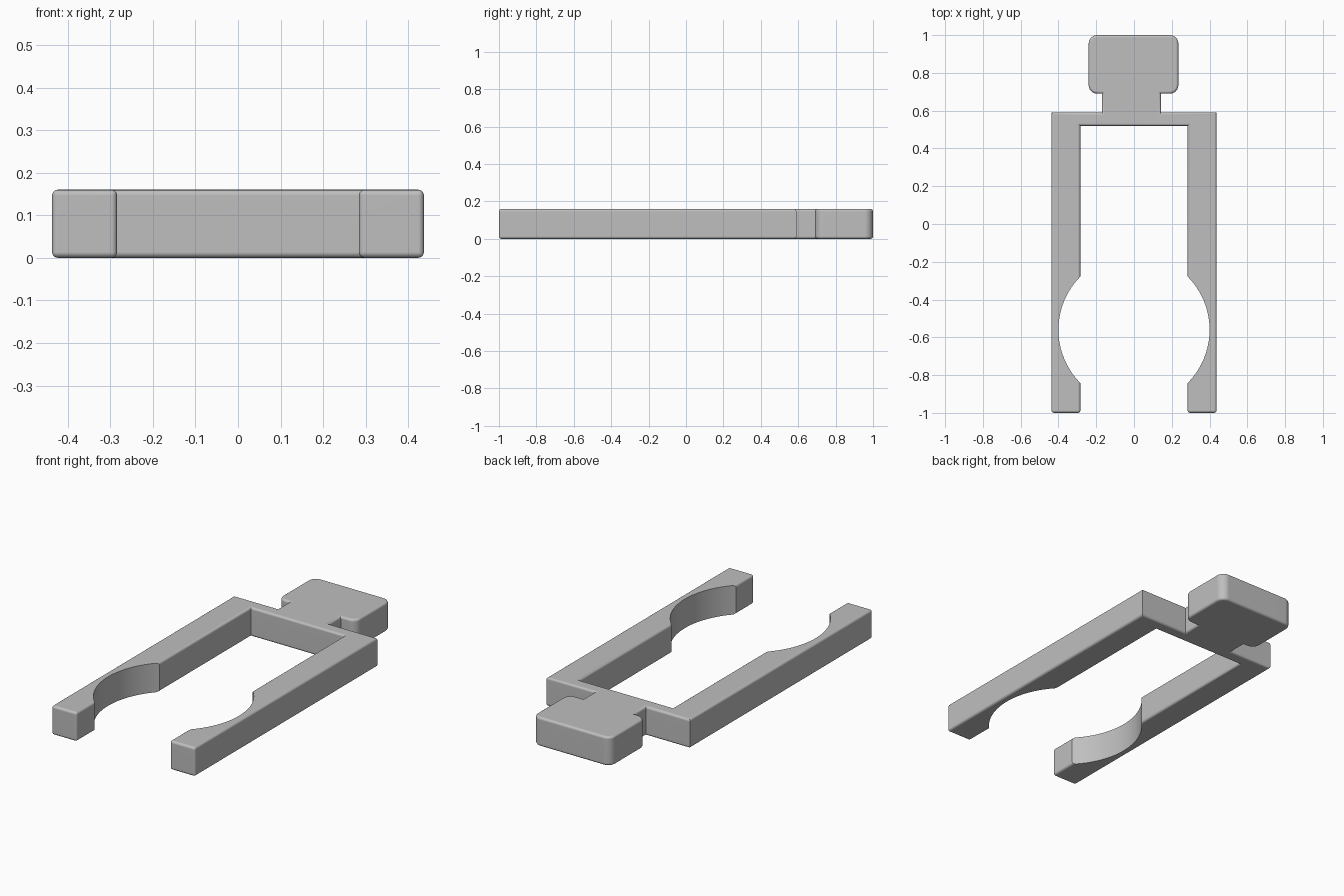
import bpy, bmesh, math

cube = bpy.data.objects.get("Cube")
if cube:
    bpy.data.objects.remove(cube, do_unlink=True)

HEIGHT = 0.16
OUTER, INNER = 0.437, 0.284      # arm sides
RADIUS, CENTRE_Y = 0.40, -0.56   # round grip cut into the arms
BACK, BAR_FRONT = 0.59, 0.52     # crossbar
HEAD_FRONT = 0.69
SOFT = 0.014


def arc(cx, cy, r, start, end, steps):
    """Points on an arc, angles in degrees."""
    angles = [math.radians(start + (end - start) * i / steps) for i in range(steps + 1)]
    return [(cx + r * math.cos(a), cy + r * math.sin(a)) for a in angles]


def grip(side):
    """Arc of the grip cut, from the back of the arm to its tip."""
    half = math.degrees(math.acos(INNER / RADIUS))
    return [(side * x, y) for x, y in arc(0, CENTRE_Y, RADIUS, half, -half, 32)]


def head():
    """Rounded head outline with the neck, from left to right."""
    r, left, right = 0.045, 0.235, -0.24
    return ([(0.143, BACK), (0.143, HEAD_FRONT)]
            + arc(left - r, HEAD_FRONT + r, r, -90, 0, 6)
            + arc(left - r, 1 - r, r, 0, 90, 6)
            + arc(right + r, 1 - r, r, 90, 180, 6)
            + arc(right + r, HEAD_FRONT + r, r, 180, 270, 6)
            + [(-0.17, HEAD_FRONT), (-0.17, BACK)])


# Whole outline, counter-clockwise from the left arm tip
outline = ([(INNER, -1), (OUTER, -1), (OUTER, BACK)] + head()
           + [(-OUTER, BACK), (-OUTER, -1), (-INNER, -1)]
           + grip(-1)[::-1]
           + [(-INNER, BAR_FRONT), (INNER, BAR_FRONT)]
           + grip(1))

# Extruded body
bm = bmesh.new()
base = bm.faces.new([bm.verts.new((x, y, 0)) for x, y in outline])
new = bmesh.ops.extrude_face_region(bm, geom=[base])["geom"]
for v in new:
    if isinstance(v, bmesh.types.BMVert):
        v.co.z = HEIGHT
bmesh.ops.recalc_face_normals(bm, faces=bm.faces)


def on_grip(v):
    return abs(math.hypot(v.co.x, v.co.y - CENTRE_Y) - RADIUS) < 1e-4


def is_soft(edge):
    a, b = edge.verts
    if abs(a.co.z - b.co.z) > 0.01:
        return a.co.y < -0.99                  # upright corners of the tips
    return not (on_grip(a) and on_grip(b))     # rims, but not the grip cut


bmesh.ops.bevel(bm, geom=[e for e in bm.edges if is_soft(e)], offset=SOFT,
                segments=4, profile=0.5, affect='EDGES', clamp_overlap=True)

mesh = bpy.data.meshes.new("clip_body")
bm.to_mesh(mesh)
bm.free()
body = bpy.data.objects.new("clip_body", mesh)
bpy.context.collection.objects.link(body)

# Plain grey
grey = bpy.data.materials.new("plain_grey")
grey.use_nodes = True
colour = (0.52, 0.52, 0.52, 1)
grey.diffuse_color = colour
grey.node_tree.nodes["Principled BSDF"].inputs["Base Color"].default_value = colour
mesh.materials.append(grey)

# Smooth rounded edges with flat faces kept flat
bpy.ops.object.select_all(action='DESELECT')
body.select_set(True)
bpy.context.view_layer.objects.active = body
bpy.ops.object.shade_smooth_by_angle(angle=math.radians(35))
normals = body.modifiers.new("flat_faces", 'WEIGHTED_NORMAL')
normals.keep_sharp = True
